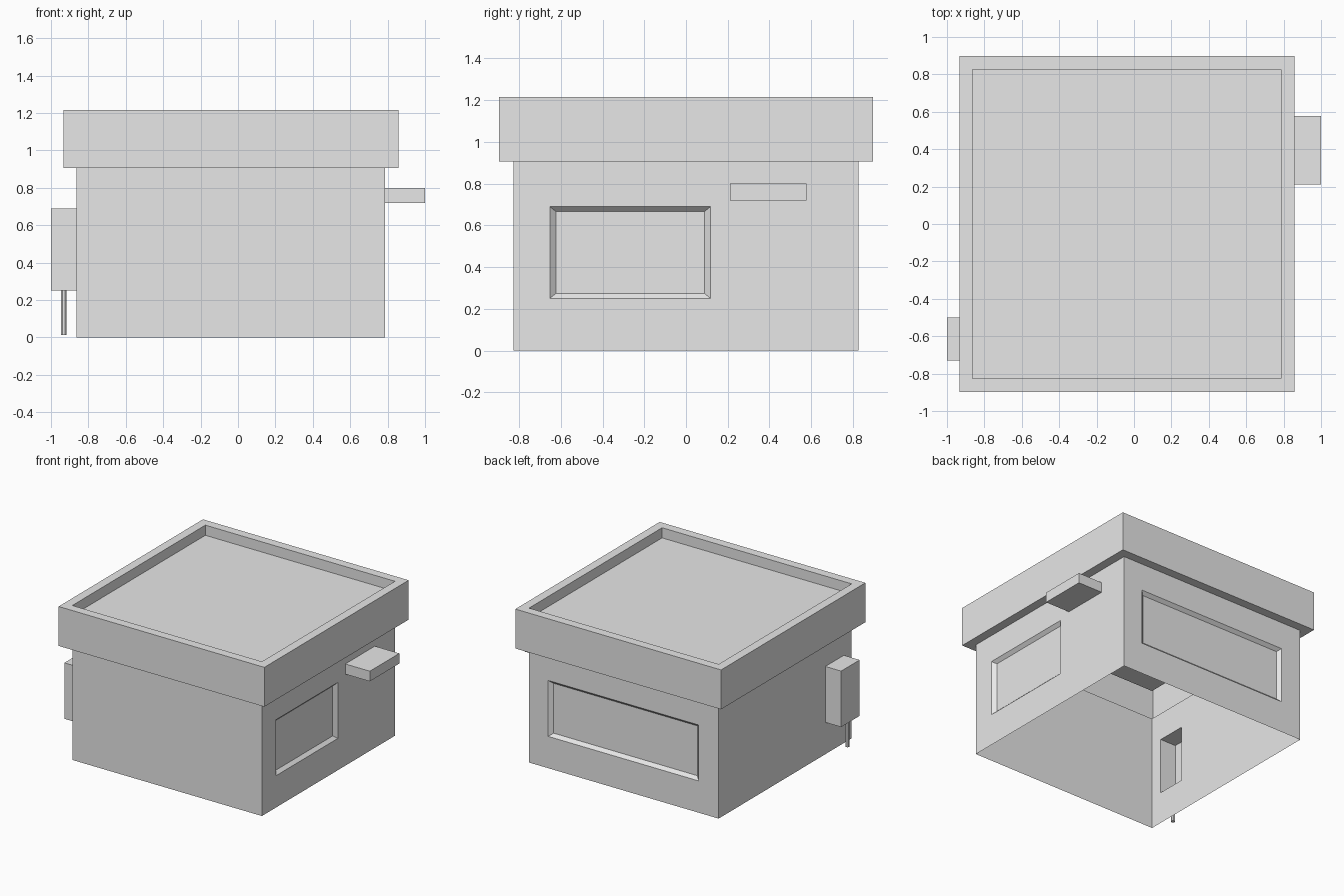
import bpy
import bmesh
import math
from mathutils import Vector

if "Cube" in bpy.data.objects:
    bpy.data.objects.remove(bpy.data.objects["Cube"])

# Single plain colour
grey = bpy.data.materials.new("plain_grey")
grey.use_nodes = True
colour = (0.8, 0.8, 0.8, 1)
grey.diffuse_color = colour
grey.node_tree.nodes["Principled BSDF"].inputs["Base Color"].default_value = colour

X, Y, Z = Vector((1, 0, 0)), Vector((0, 1, 0)), Vector((0, 0, 1))
WEST, EAST, SIDE = -0.863, 0.787, 0.827   # wall planes
EAVES, TOP, DECK = 0.905, 1.215, 1.135    # roof heights
OVERHANG = 0.07


def finish(name, bm):
    bmesh.ops.remove_doubles(bm, verts=bm.verts, dist=0.0001)
    mesh = bpy.data.meshes.new(name)
    bm.to_mesh(mesh)
    bm.free()
    mesh.materials.append(grey)
    obj = bpy.data.objects.new(name, mesh)
    bpy.context.collection.objects.link(obj)
    return obj


def loft(bm, u, v, loops):
    """Join nested rectangles (u0, u1, v0, v1, depth) and cap the last one."""
    n = u.cross(v)
    rings = []
    for u0, u1, v0, v1, d in loops:
        corners = ((u0, v0), (u1, v0), (u1, v1), (u0, v1))
        rings.append([bm.verts.new(u * a + v * b + n * d) for a, b in corners])
    for a, b in zip(rings, rings[1:]):
        for i in range(4):
            j = (i + 1) % 4
            bm.faces.new((a[i], a[j], b[j], b[i]))
    bm.faces.new(rings[-1])


def window(u0, u1, v0, v1, d):
    """Opening with splayed reveals and a sunken pane."""
    return [(u0, u1, v0, v1, d),
            (u0 + 0.03, u1 - 0.03, v0 + 0.024, v1 - 0.024, d - 0.025)]


def projection(u0, u1, v0, v1, d, reach):
    """Box pushed straight out of a wall."""
    return [(u0, u1, v0, v1, d), (u0, u1, v0, v1, reach)]


def wall(name, u, sections):
    bm = bmesh.new()
    for loops in sections:
        loft(bm, u, Z, loops)
    return finish(name, bm)


# Front wall, plain
wall("front_wall", X, [[(WEST, EAST, 0, EAVES, SIDE)]])

# Back wall with a wide window
wall("back_wall", -X, [
    [(-EAST, -WEST, 0, EAVES, SIDE)] + window(-0.62, 0.69, 0.25, 0.69, SIDE)])

# Left wall with a window and a canopy ledge
split = 0.165
wall("left_wall_with_canopy", Y, [
    [(-SIDE, split, 0, EAVES, EAST)] + window(-0.653, 0.118, 0.25, 0.69, EAST),
    [(split, SIDE, 0, EAVES, EAST)]
    + projection(0.21, 0.577, 0.72, 0.80, EAST, 1.0)])

# Right wall with a utility box
wall("right_wall_with_utility_box", -Y, [
    [(-SIDE, SIDE, 0, EAVES, -WEST)]
    + projection(0.50, 0.73, 0.25, 0.69, -WEST, 1.0)])

# Roof: overhanging soffit, fascia, parapet rim and sunken deck
inner = (WEST, EAST, -SIDE, SIDE)
outer = (WEST - OVERHANG, EAST + OVERHANG, -SIDE - OVERHANG, SIDE + OVERHANG)
bm = bmesh.new()
loft(bm, X, Y, [inner + (EAVES,), outer + (EAVES,), outer + (TOP,),
                inner + (TOP,), inner + (DECK,)])
finish("parapet_roof", bm)

# Thin pipe under the utility box
bpy.ops.mesh.primitive_cylinder_add(
    vertices=8, radius=0.015, depth=0.25, location=(-0.932, -0.676, 0.137),
    rotation=(0, 0, math.radians(22.5)))
pipe = bpy.context.object
pipe.name = "utility_pipe"
pipe.data.materials.append(grey)
